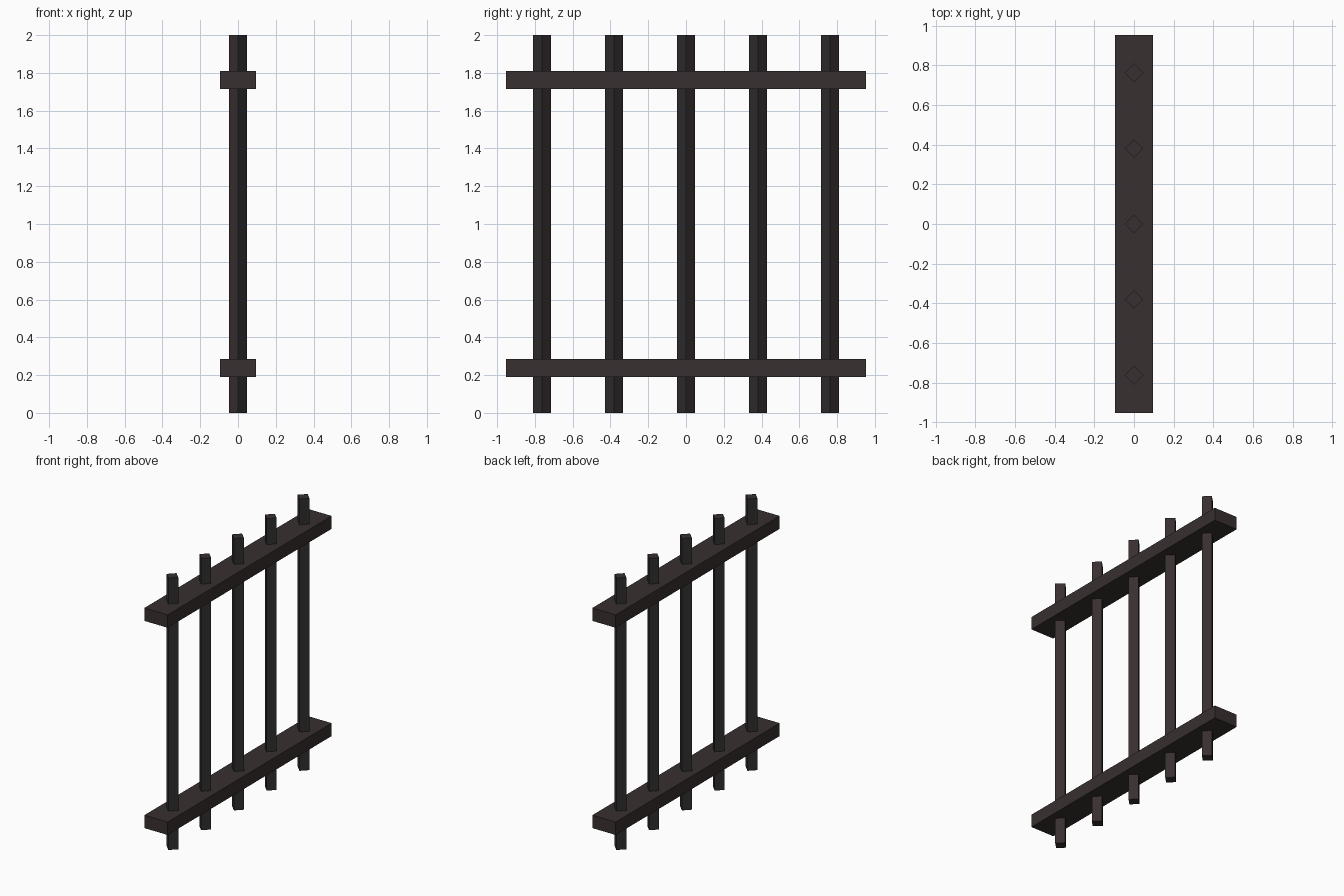
import bpy, bmesh, math
from mathutils import Matrix

if "Cube" in bpy.data.objects:
    bpy.data.objects.remove(bpy.data.objects["Cube"])


def material(name, rgb):
    m = bpy.data.materials.new(name)
    m.diffuse_color = (*rgb, 1.0)
    m.use_nodes = True
    m.node_tree.nodes["Principled BSDF"].inputs["Base Color"].default_value = m.diffuse_color
    return m


brown_iron = material("brown iron", (0.040, 0.029, 0.029))
grey_iron = material("grey iron", (0.029, 0.027, 0.027))


def box(name, size, loc, turn=0.0):
    """Box with its corners baked in place, optionally turned about z."""
    bm = bmesh.new()
    bmesh.ops.create_cube(bm, size=1.0)
    mat = Matrix.Rotation(turn, 4, 'Z') @ Matrix.Diagonal((*size, 1.0))
    bmesh.ops.transform(bm, matrix=mat, verts=bm.verts)
    bm.normal_update()
    # On turned bars, one opposite pair of sides is greyer
    for f in bm.faces:
        f.material_index = 1 if f.normal.x * f.normal.y < -0.1 else 0
    me = bpy.data.meshes.new(name)
    bm.to_mesh(me)
    bm.free()
    me.materials.append(brown_iron)
    me.materials.append(grey_iron)
    ob = bpy.data.objects.new(name, me)
    ob.location = loc
    bpy.context.collection.objects.link(ob)
    return ob


# Two horizontal flat rails
for name, z in (("lower_rail", 0.238), ("upper_rail", 1.762)):
    box(name, (0.19, 1.905, 0.095), (0, 0, z))

# Five square upright bars set diagonally
side = 0.095 / math.sqrt(2)
for i in range(5):
    box(f"upright_bar_{i + 1}", (side, side, 2.0), (0, (i - 2) * 0.381, 1.0), math.pi / 4)
